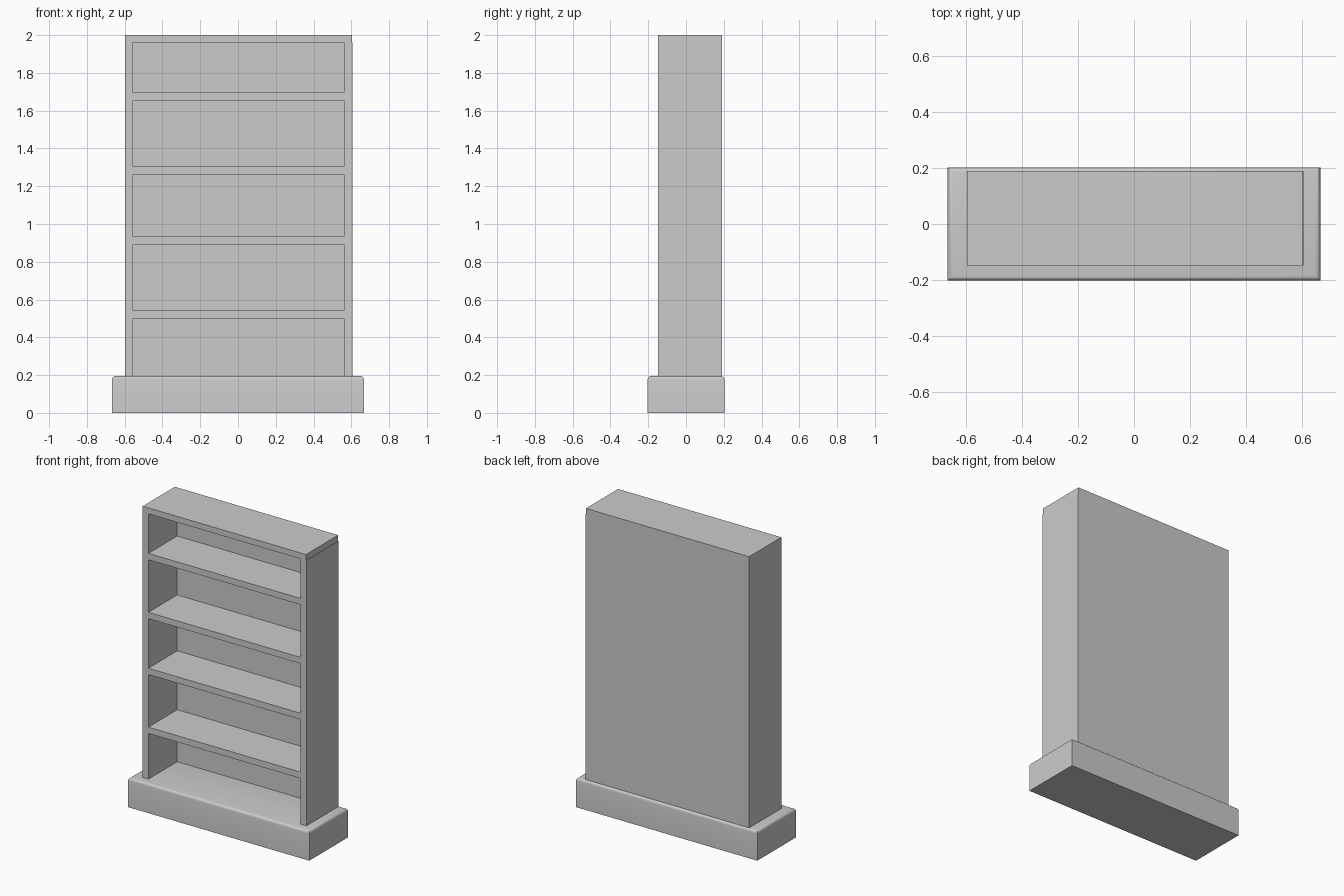
import bpy, bmesh

if "Cube" in bpy.data.objects:
    bpy.data.objects.remove(bpy.data.objects["Cube"])


def box(name, lo, hi, bevel_top=0.0):
    """Axis-aligned box between two corners, optionally rounding its top rim."""
    bm = bmesh.new()
    bmesh.ops.create_cube(bm, size=1)
    for v in bm.verts:
        for i in range(3):
            v.co[i] = (lo[i] + hi[i]) / 2 + v.co[i] * (hi[i] - lo[i])
    if bevel_top:
        rim = [e for e in bm.edges if all(v.co.z > hi[2] - 1e-4 for v in e.verts)]
        bmesh.ops.bevel(bm, geom=rim, offset=bevel_top, offset_type='OFFSET',
                        segments=4, profile=0.5, affect='EDGES')
    mesh = bpy.data.meshes.new(name)
    bm.to_mesh(mesh)
    bm.free()
    obj = bpy.data.objects.new(name, mesh)
    bpy.context.collection.objects.link(obj)
    return obj


BASE_TOP = 0.195
FRONT, BACK = -0.148, 0.19
BACK_INNER = 0.155
LEFT, RIGHT = -0.598, 0.607
T = 0.042          # board thickness

# Plinth with a rounded top rim
plinth = box("plinth", (-0.667, -0.203, 0), (0.667, 0.203, BASE_TOP), 0.018)
bpy.context.view_layer.objects.active = plinth
plinth.select_set(True)
bpy.ops.object.shade_smooth_by_angle()

# Upright sides and top board
box("left_side", (LEFT, FRONT, BASE_TOP), (LEFT + T, BACK, 2 - T * 0.95))
box("right_side", (RIGHT - T - 0.003, FRONT, BASE_TOP), (RIGHT, BACK, 2 - T * 0.95))
box("top_board", (LEFT, FRONT, 2 - T * 0.95), (RIGHT - 0.003, BACK, 2))

# Back panel
box("back_panel", (LEFT + T, BACK_INNER, BASE_TOP), (RIGHT - T - 0.003, BACK, 2 - T * 0.95))

# Shelves
for i, z in enumerate((0.499, 0.891, 1.263, 1.655)):
    box(f"shelf_{i + 1}", (LEFT + T, FRONT, z), (RIGHT - T - 0.003, BACK_INNER, z + T))
